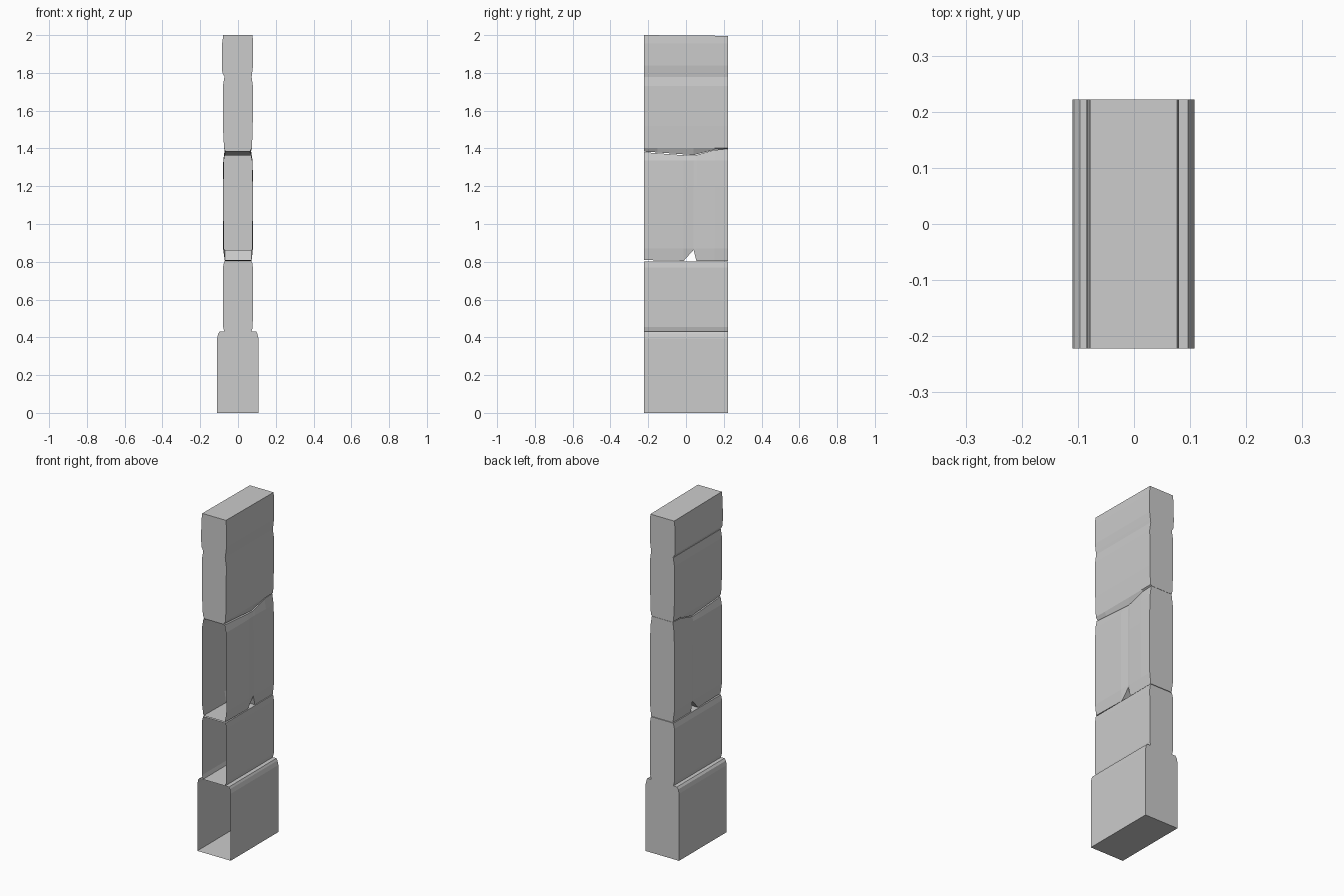
import bpy
import bmesh

if "Cube" in bpy.data.objects:
    bpy.data.objects.remove(bpy.data.objects["Cube"])

# One stone colour for the whole pillar
stone = bpy.data.materials.new("grey_stone")
stone.diffuse_color = (0.6, 0.6, 0.6, 1)
stone.use_nodes = True
stone.node_tree.nodes["Principled BSDF"].inputs["Base Color"].default_value = stone.diffuse_color

FRONT, BACK = -0.222, 0.222


def block(name, rows, ys=(FRONT, BACK), bottom=None, top=None,
          open_front=False, groove=None):
    """Loft a slab upward through rows of (z, left x, right x).
    bottom / top shift the end rows per depth station, groove pinches sides."""
    bm = bmesh.new()
    last = len(rows) - 1
    grid = []
    for i, (z, xl, xr) in enumerate(rows):
        line = []
        for j, y in enumerate(ys):
            dz = 0
            if i == 0 and bottom:
                dz = bottom[j]
            if i == last and top:
                dz = top[j]
            pinch = groove[j] if groove and 0 < i < last else 0
            line.append((bm.verts.new((xl + pinch, y, z + dz)),
                         bm.verts.new((xr - pinch, y, z + dz))))
        grid.append(line)
    # long side walls
    for a, b in zip(grid, grid[1:]):
        for j in range(len(ys) - 1):
            for s in (0, 1):
                bm.faces.new((a[j][s], a[j + 1][s], b[j + 1][s], b[j][s]))
    # floor and cap
    for line in (grid[0], grid[-1]):
        for p, q in zip(line, line[1:]):
            bm.faces.new((p[0], p[1], q[1], q[0]))
    # narrow end walls
    for j in ([-1] if open_front else [0, -1]):
        loop = [r[j][0] for r in grid] + [r[j][1] for r in reversed(grid)]
        bm.faces.new(loop)
    bmesh.ops.recalc_face_normals(bm, faces=bm.faces)
    # an open shell still needs its back wall facing outward
    bm.faces.ensure_lookup_table()
    if bm.faces[-1].normal.y < 0:
        bmesh.ops.reverse_faces(bm, faces=bm.faces)
    me = bpy.data.meshes.new(name)
    bm.to_mesh(me)
    bm.free()
    me.materials.append(stone)
    ob = bpy.data.objects.new(name, me)
    bpy.context.collection.objects.link(ob)
    return ob


# Wide base, open at the front
block("base_block",
      [(0, -0.11, 0.108), (0.395, -0.11, 0.108),
       (0.42, -0.105, 0.102), (0.432, -0.096, 0.096)], open_front=True)

# Short block above the base
block("lower_block",
      [(0.432, -0.073, 0.072), (0.455, -0.079, 0.078),
       (0.77, -0.08, 0.079), (0.802, -0.073, 0.074)], open_front=True)

# Tall block with a chipped wedge in its floor and a sloping top
block("middle_block",
      [(0.805, -0.07, 0.072), (0.87, -0.079, 0.079),
       (1.20, -0.08, 0.08), (1.335, -0.078, 0.077), (1.38, -0.07, 0.068)],
      ys=(FRONT, -0.012, 0.04, 0.055, 0.15, BACK),
      bottom=(0.004, 0, 0.058, 0, 0, 0),
      top=(0, -0.016, -0.018, -0.015, 0.012, 0.016),
      groove=(0, 0, 0.004, 0.003, 0, 0),
      open_front=True)

# Upper block with an undercut, uneven underside
block("upper_block",
      [(1.383, -0.066, 0.062), (1.402, -0.074, 0.074),
       (1.52, -0.08, 0.078), (1.73, -0.08, 0.079), (1.778, -0.072, 0.072)],
      ys=(FRONT, -0.15, 0.04, 0.15, BACK),
      bottom=(0, -0.004, -0.018, 0.010, 0.014))

# Cap block
block("top_block",
      [(1.778, -0.07, 0.072), (1.80, -0.083, 0.075), (1.84, -0.085, 0.08),
       (1.955, -0.084, 0.08), (2.0, -0.078, 0.077)],
      top=(0, -0.004))
